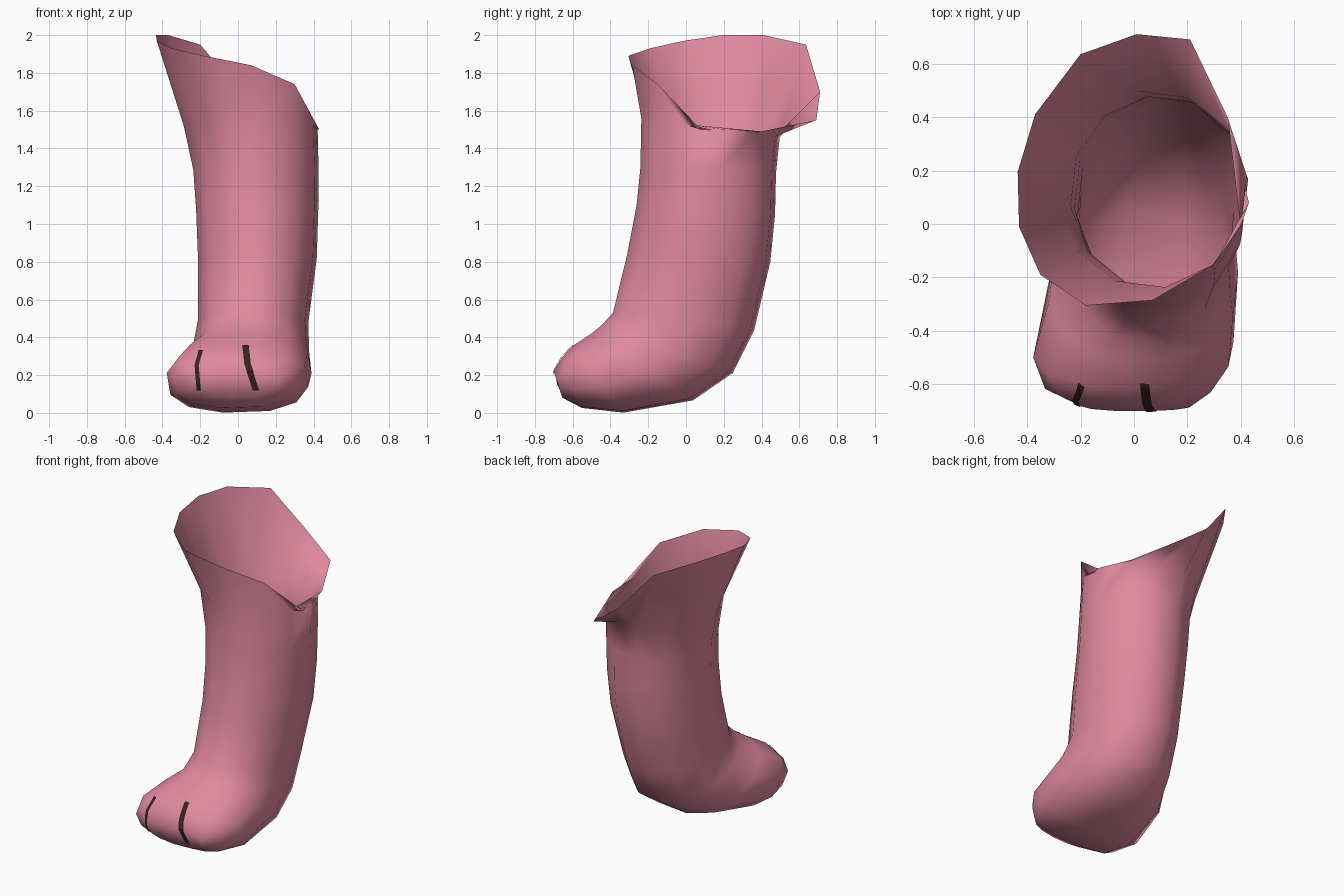
import bpy, bmesh, math
from mathutils import Vector
from mathutils.bvhtree import BVHTree

if "Cube" in bpy.data.objects:
    bpy.data.objects.remove(bpy.data.objects["Cube"])


def material(name, rgb):
    m = bpy.data.materials.new(name)
    m.diffuse_color = (*rgb, 1)
    m.use_nodes = True
    m.node_tree.nodes["Principled BSDF"].inputs["Base Color"].default_value = m.diffuse_color
    return m


pink = material("pink skin", (0.75, 0.25, 0.35))
dark = material("dark brown", (0.035, 0.017, 0.017))

SIDES = 12
START = 248  # angle of the first rim point, going clockwise

# Slanted open rim at the top
rim = [(-.18, -.305, 1.89), (-.35, -.19, 1.93), (-.43, -.01, 1.97), (-.435, .195, 2.0),
       (-.37, .41, 2.0), (-.2, .635, 1.95), (.01, .71, 1.7), (.21, .69, 1.55),
       (.35, .40, 1.49), (.43, .08, 1.5), (.3, -.15, 1.74), (.07, -.285, 1.84)]

# Rings down the leg and out to the toes:
# front y, z, back y, z, left x, right x, squareness
rings = [(-.24, 1.56, .50, 1.46, -.29, .425, 1),
         (-.245, 1.3, .48, 1.27, -.24, .43, 1),
         (-.265, 1.1, .475, 1.05, -.225, .428, 1),
         (-.315, .84, .45, .80, -.215, .42, 1),
         (-.39, .53, .365, .44, -.215, .375, .95),
         (-.45, .465, .25, .21, -.24, .38, .9),
         (-.505, .42, .04, .065, -.32, .392, .85),
         (-.61, .35, -.33, .0, -.38, .375, .8),
         (-.66, .29, -.55, .025, -.335, .305, .8),
         (-.70, .22, -.655, .08, -.20, .22, .9)]


def spow(v, p):
    return math.copysign(abs(v) ** p, v)


# Leg and paw as one open skin
bm = bmesh.new()
prev = [bm.verts.new(p) for p in rim]
for fy, fz, by, bz, x0, x1, p in rings:
    cur = []
    for i in range(SIDES):
        a = math.radians(START - i * 360 / SIDES)
        c, s = spow(math.cos(a), p), spow(math.sin(a), p)
        cur.append(bm.verts.new(((x0 + x1) / 2 + c * (x1 - x0) / 2,
                                 (fy + by) / 2 + s * (by - fy) / 2,
                                 (fz + bz) / 2 + s * (bz - fz) / 2)))
    for i in range(SIDES):
        j = (i + 1) % SIDES
        bm.faces.new((prev[i], prev[j], cur[j], cur[i]))
    prev = cur
bm.faces.new(prev)
bmesh.ops.recalc_face_normals(bm, faces=bm.faces[:])
# make sure the skin faces outwards (toe cap looks forward)
bm.faces.ensure_lookup_table()
bm.normal_update()
if bm.faces[-1].normal.y > 0:
    bmesh.ops.reverse_faces(bm, faces=bm.faces[:])
for f in bm.faces:
    f.smooth = True
bmesh.ops.triangulate(bm, faces=bm.faces[:])
tree = BVHTree.FromBMesh(bm)
me = bpy.data.meshes.new("leg_and_paw")
bm.to_mesh(me)
bm.free()
me.materials.append(pink)
leg = bpy.data.objects.new("leg_and_paw", me)
bpy.context.collection.objects.link(leg)


# Toe creases: thin ribbons laid on the front of the paw
def crease(name, path, width):
    bm = bmesh.new()
    rows = []
    n = 10
    for a, b in zip(path, path[1:]):
        for k in range(n + 1):
            t = k / n
            x, z = a[0] + (b[0] - a[0]) * t, a[1] + (b[1] - a[1]) * t
            row = []
            for dx in (-width / 2, 0, width / 2):
                hit, nor, _, _ = tree.ray_cast(Vector((x + dx, -2, z)), Vector((0, 1, 0)))
                if hit:
                    row.append(bm.verts.new(hit + nor * 0.005))
            if len(row) == 3:
                rows.append(row)
    for r, q in zip(rows, rows[1:]):
        for i in range(2):
            bm.faces.new((r[i], q[i], q[i + 1], r[i + 1]))
    bmesh.ops.remove_doubles(bm, verts=bm.verts[:], dist=1e-4)
    me = bpy.data.meshes.new(name)
    bm.to_mesh(me)
    bm.free()
    me.materials.append(dark)
    bpy.context.collection.objects.link(bpy.data.objects.new(name, me))


crease("left_toe_crease", [(-.195, .33), (-.218, .25), (-.205, .12)], .022)
crease("right_toe_crease", [(.04, .355), (.05, .26), (.095, .12)], .034)
